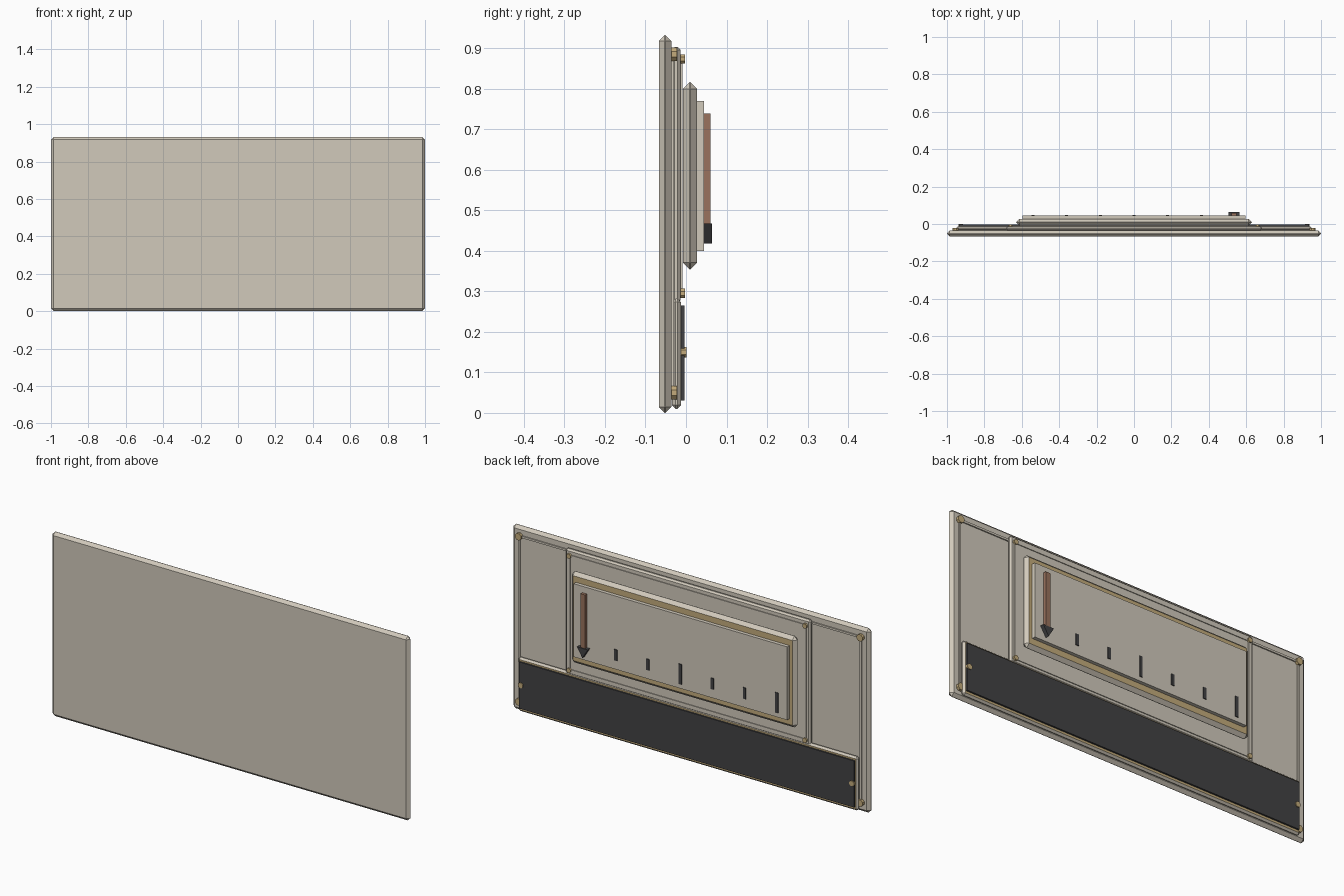
import bpy, bmesh
from math import radians
from mathutils import Matrix

if "Cube" in bpy.data.objects:
    bpy.data.objects.remove(bpy.data.objects["Cube"])


def material(name, r, g, b):
    m = bpy.data.materials.new(name)
    m.use_nodes = True
    m.diffuse_color = (r, g, b, 1)
    m.node_tree.nodes["Principled BSDF"].inputs["Base Color"].default_value = (r, g, b, 1)
    return m


CREAM = material("warm cream", .64, .59, .50)
BRASS = material("brass", .55, .41, .20)
DARK = material("charcoal", .055, .055, .058)
BROWN = material("copper brown", .32, .17, .11)


def finish(bm, name, *mats):
    bmesh.ops.recalc_face_normals(bm, faces=bm.faces)
    mesh = bpy.data.meshes.new(name)
    bm.to_mesh(mesh)
    bm.free()
    for m in mats:
        mesh.materials.append(m)
    obj = bpy.data.objects.new(name, mesh)
    bpy.context.collection.objects.link(obj)
    return obj


def slab(name, x, y, z, mat, chamfer=0, face_mat=None):
    """Box from (min, max) ranges; face_mat colours the flat +y face."""
    bm = bmesh.new()
    bmesh.ops.create_cube(bm, size=1)
    for v in bm.verts:
        v.co = [(lo + hi) / 2 + c * (hi - lo) for c, (lo, hi) in zip(v.co, (x, y, z))]
    if chamfer:
        bmesh.ops.bevel(bm, geom=bm.edges[:], offset=chamfer, segments=1, affect='EDGES')
    bm.normal_update()
    if face_mat:
        for f in bm.faces:
            f.material_index = int(f.normal.y > .95)
    return finish(bm, name, mat, *([face_mat] if face_mat else []))


def stud(name, x, z, radius, y):
    bm = bmesh.new()
    bmesh.ops.create_cone(bm, cap_ends=True, segments=8, radius1=radius, radius2=radius,
                          depth=y[1] - y[0],
                          matrix=Matrix.Translation((x, sum(y) / 2, z))
                          @ Matrix.Rotation(radians(90), 4, 'X')
                          @ Matrix.Rotation(radians(22.5), 4, 'Z'))
    return finish(bm, name, BRASS)


def trim(name, half_x, z_lo, z_hi, w, y):
    """Rectangle of four thin strips."""
    for z, end in ((z_lo, "bottom"), (z_hi, "top")):
        slab(f"{name}_{end}", (-half_x, half_x), y, (z - w, z + w), CREAM)
    for s, side in ((1, "left"), (-1, "right")):
        slab(f"{name}_{side}", (s * half_x - w, s * half_x + w), y, (z_lo, z_hi), CREAM)


# Backing board and raised panels
slab("backing_board", (-1, 1), (-.067, -.036), (0, .932), CREAM, .0145)
slab("centre_panel", (-.685, .685), (-.036, -.013), (.27, .903), CREAM, .008)
slab("lower_frame", (-.95, .95), (-.035, -.0125), (.01, .282), CREAM, .009, BRASS)
slab("lower_dark_panel", (-.936, .936), (-.014, -.004), (.03, .265), DARK)

# Thin trim with studs at its corners
trim("board_trim", .955, .05, .885, .005, (-.037, -.030))
trim("centre_trim", .66, .295, .873, .005, (-.014, -.009))
for s, side in ((1, "left"), (-1, "right")):
    for z, end in ((.05, "bottom"), (.885, "top")):
        stud(f"board_stud_{end}_{side}", s * .955, z, .018, (-.038, -.022))
    for z, end in ((.295, "bottom"), (.873, "top")):
        stud(f"centre_stud_{end}_{side}", s * .66, z, .0125, (-.015, -.003))
    stud(f"dark_panel_stud_{side}", s * .926, .15, .014, (-.014, .001))

# Gauge housing and dial
slab("gauge_housing", (-.63, .63), (-.008, .027), (.354, .816), CREAM, .0165, BRASS)
slab("gauge_dial", (-.597, .597), (.026, .045), (.4, .77), CREAM)

# Scale marks, every third one long
for i in range(6):
    x = -.54 + i * .18
    h = .051 if i % 3 == 0 else .028
    slab(f"scale_mark_{i + 1}", (x - .008, x + .008), (.044, .049), (.473 - h, .473 + h), DARK)

# Pointer: bar with a triangular head
slab("pointer_bar", (.522, .548), (.044, .06), (.46, .738), BROWN)
bm = bmesh.new()
tri = bm.faces.new([bm.verts.new((x, .044, z)) for x, z in ((.505, .467), (.565, .467), (.535, .418))])
ext = bmesh.ops.extrude_face_region(bm, geom=[tri])
bmesh.ops.translate(bm, vec=(0, .02, 0),
                    verts=[g for g in ext["geom"] if isinstance(g, bmesh.types.BMVert)])
finish(bm, "pointer_head", DARK)
